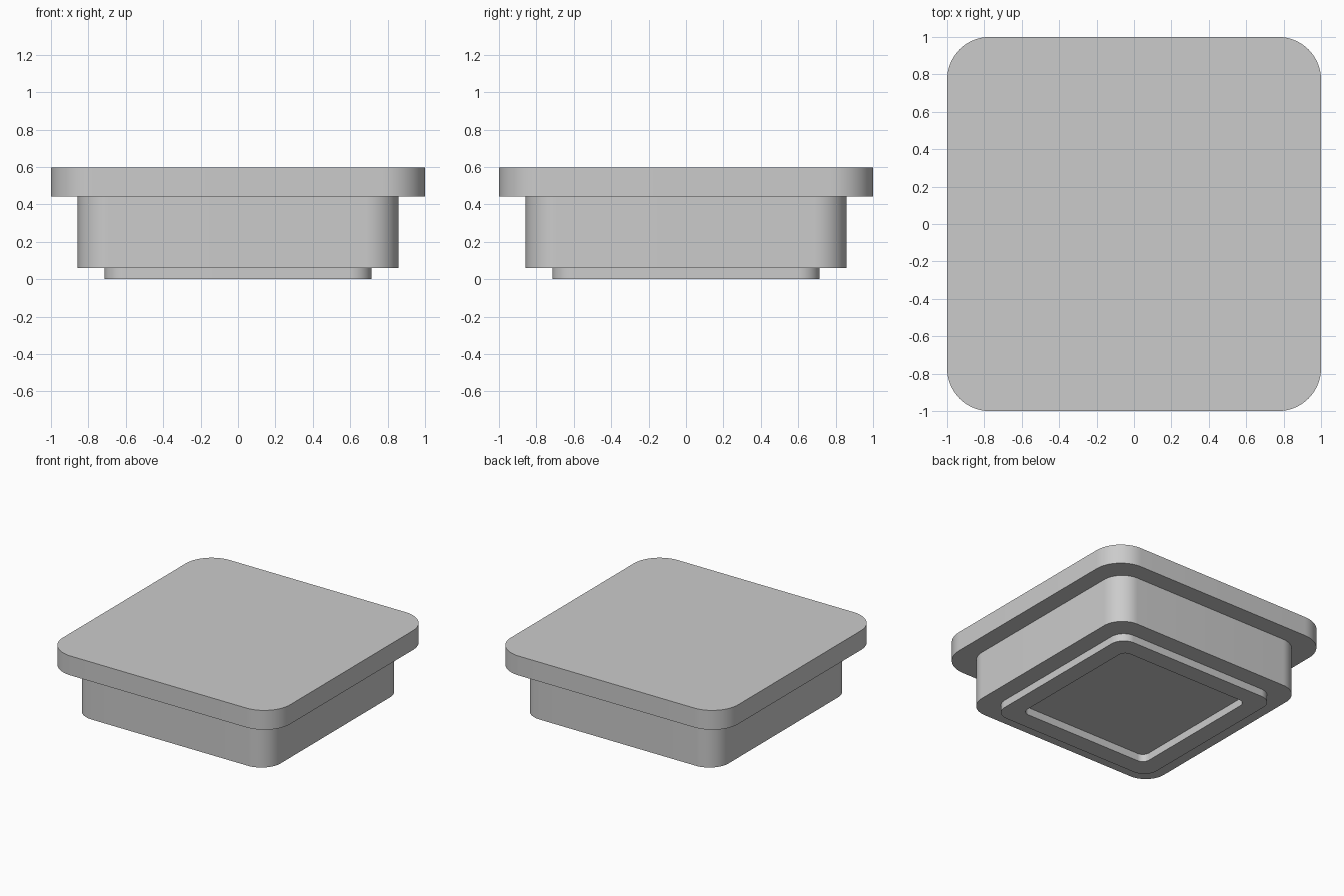
import bpy
import bmesh
from math import cos, sin, pi, radians

cube = bpy.data.objects.get("Cube")
if cube:
    bpy.data.objects.remove(cube, do_unlink=True)

STEP = 1 / 7       # inward step between tiers
ROUND = 0.4 / 7    # corner radius lost per tier
SEGMENTS = 16

grey = bpy.data.materials.new("light grey")
grey.use_nodes = True
colour = (0.6, 0.6, 0.6, 1)
grey.diffuse_color = colour
grey.node_tree.nodes["Principled BSDF"].inputs["Base Color"].default_value = colour


def outline(tier):
    """Rounded square outline of one tier, counted inward from the plate."""
    half, radius = 1 - tier * STEP, (4 - tier) * ROUND
    points = []
    for corner in range(4):
        for i in range(SEGMENTS + 1):
            a = (corner + i / SEGMENTS) * pi / 2
            mid = (corner + 0.5) * pi / 2
            sx, sy = (1 if cos(mid) > 0 else -1), (1 if sin(mid) > 0 else -1)
            points.append((sx * (half - radius) + radius * cos(a),
                           sy * (half - radius) + radius * sin(a)))
    return points


# Stepped cap: plate, plug, foot rim and the recess inside the rim
Z_PLUG, Z_PLATE, Z_TOP = 0.06, 0.443, 0.597
levels = [(0, Z_TOP), (0, Z_PLATE), (1, Z_PLATE), (1, Z_PLUG),
          (2, Z_PLUG), (2, 0), (3, 0), (3, Z_PLUG)]
bm = bmesh.new()
loops = [[bm.verts.new((x, y, z)) for x, y in outline(tier)] for tier, z in levels]
bm.faces.new(loops[0])
bm.faces.new(loops[-1][::-1])
for upper, lower in zip(loops, loops[1:]):
    n = len(upper)
    for i in range(n):
        j = (i + 1) % n
        bm.faces.new((upper[i], lower[i], lower[j], upper[j]))
bmesh.ops.recalc_face_normals(bm, faces=bm.faces)

mesh = bpy.data.meshes.new("stepped_end_cap")
bm.to_mesh(mesh)
bm.free()
mesh.materials.append(grey)
cap = bpy.data.objects.new("stepped_end_cap", mesh)
bpy.context.collection.objects.link(cap)
bpy.ops.object.select_all(action="DESELECT")
cap.select_set(True)
bpy.context.view_layer.objects.active = cap
bpy.ops.object.shade_smooth_by_angle(angle=radians(30))
